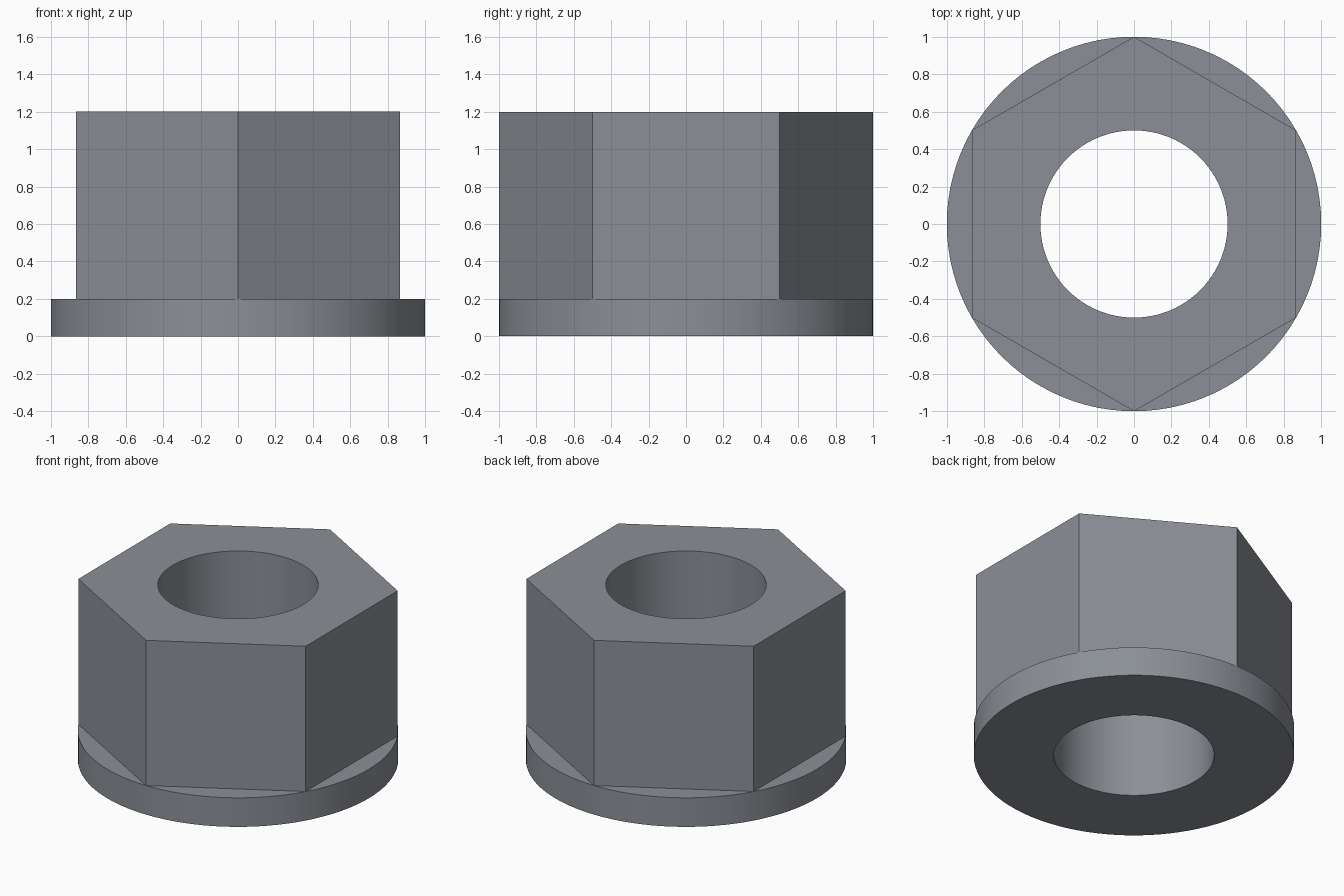
import bpy, bmesh
from math import cos, sin, pi, radians

if "Cube" in bpy.data.objects:
    bpy.data.objects.remove(bpy.data.objects["Cube"])

SEGMENTS = 96          # multiple of 12, so hex corners land on samples
HOLE, OUTER = 0.5, 1.0
FLANGE_TOP, NUT_TOP = 0.2, 1.2


def circle(r):
    return lambda a: r


def hexagon(a):
    # Polar radius of a hexagon with corners on +y and -y
    return OUTER * cos(pi / 6) / cos((a + pi / 6) % (pi / 3) - pi / 6)


bm = bmesh.new()


def ring(radius, z):
    angles = [2 * pi * i / SEGMENTS for i in range(SEGMENTS)]
    return [bm.verts.new((radius(a) * cos(a), radius(a) * sin(a), z)) for a in angles]


def bridge(lower, upper):
    return [bm.faces.new((lower[i - 1], lower[i], upper[i], upper[i - 1]))
            for i in range(SEGMENTS)]


# Closed cross-section: bore, underside, flange rim, flange top, hex sides, top
rings = [ring(circle(HOLE), 0), ring(circle(OUTER), 0), ring(circle(OUTER), FLANGE_TOP),
         ring(hexagon, FLANGE_TOP), ring(hexagon, NUT_TOP), ring(circle(HOLE), NUT_TOP)]
for lower, upper in zip(rings, rings[1:] + rings[:1]):
    bridge(lower, upper)

# Join each hex side into one flat face, keeping the six corner edges
step = SEGMENTS // 6
strips = [bm.edges.get((rings[3][i], rings[4][i]))
          for i in range(SEGMENTS) if i % step != step // 2]
bmesh.ops.dissolve_edges(bm, edges=strips, use_verts=False)

# Hex corners touch the flange rim
bmesh.ops.remove_doubles(bm, verts=bm.verts[:], dist=0.0001)
bmesh.ops.recalc_face_normals(bm, faces=bm.faces[:])

mesh = bpy.data.meshes.new("flanged_hex_nut")
bm.to_mesh(mesh)
bm.free()
nut = bpy.data.objects.new("flanged_hex_nut", mesh)
bpy.context.collection.objects.link(nut)

# Dark steel
steel = bpy.data.materials.new("dark_steel")
steel.diffuse_color = (0.26, 0.28, 0.31, 1)
steel.use_nodes = True
steel.node_tree.nodes["Principled BSDF"].inputs["Base Color"].default_value = steel.diffuse_color
mesh.materials.append(steel)

bpy.context.view_layer.objects.active = nut
nut.select_set(True)
bpy.ops.object.shade_smooth_by_angle(angle=radians(30))
